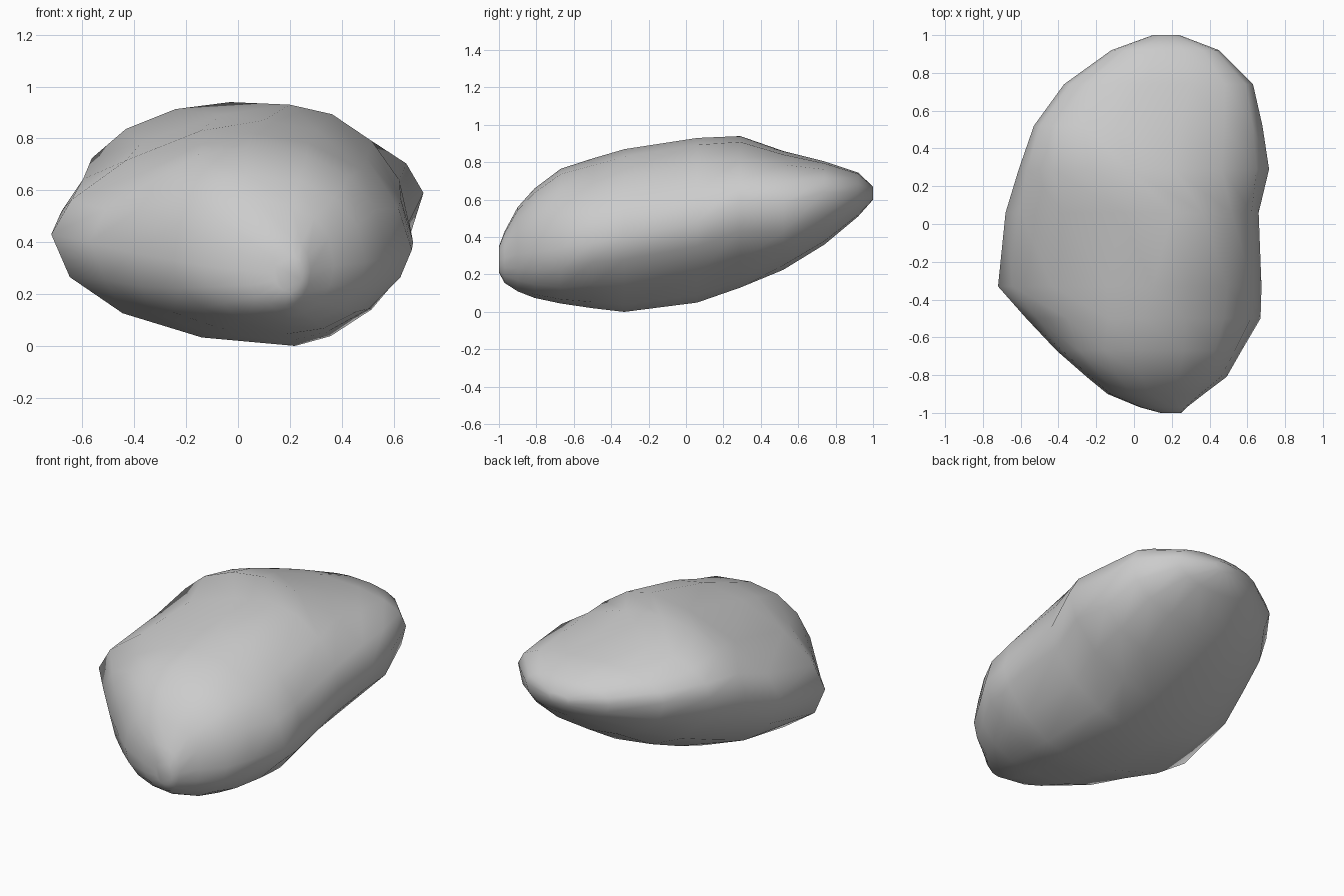
import bpy, bmesh, math

# Fullness of each quarter: top right, top left, bottom left, bottom right
NOSE = (2.3, 2.2, 2.2, 2.0)
BODY = (1.85, 1.6, 2.0, 1.6)
RIDGE = (1.7, 1.9, 2.0, 1.8)
TAIL = (2.3, 2.0, 2.0, 2.3)

# Cross-sections from front to back: fullness, then
# y, left x, left z, right x, right z, top x, top z, bottom x, bottom z
SECTIONS = [
    (NOSE, -1.00, 0.14, 0.28, 0.25, 0.28, 0.19, 0.35, 0.20, 0.21),
    (NOSE, -0.97, 0.03, 0.29, 0.28, 0.29, 0.14, 0.43, 0.18, 0.155),
    (NOSE, -0.90, -0.14, 0.31, 0.37, 0.31, 0.08, 0.56, 0.18, 0.11),
    (NOSE, -0.81, -0.25, 0.33, 0.49, 0.32, 0.04, 0.66, 0.18, 0.075),
    (NOSE, -0.67, -0.41, 0.36, 0.57, 0.34, 0.03, 0.765, 0.18, 0.045),
    (BODY, -0.50, -0.57, 0.40, 0.67, 0.37, 0.05, 0.82, 0.20, 0.02),
    (BODY, -0.33, -0.72, 0.43, 0.675, 0.40, 0.10, 0.87, 0.22, 0.0),
    (BODY, 0.06, -0.68, 0.52, 0.66, 0.48, 0.20, 0.93, 0.15, 0.05),
    (RIDGE, 0.29, -0.61, 0.60, 0.715, 0.59, -0.03, 0.94, 0.12, 0.13),
    (TAIL, 0.52, -0.53, 0.65, 0.68, 0.58, -0.10, 0.86, 0.12, 0.225),
    (TAIL, 0.74, -0.37, 0.66, 0.63, 0.64, 0.05, 0.805, 0.15, 0.36),
    (TAIL, 0.92, -0.12, 0.65, 0.45, 0.64, 0.12, 0.745, 0.17, 0.51),
    (TAIL, 1.00, 0.10, 0.64, 0.24, 0.64, 0.16, 0.67, 0.17, 0.60),
]
SIDES = 16


def ring_point(s, i):
    full, y, xl, zl, xr, zr, xt, zt, xb, zb = s
    a = 2 * math.pi * i / SIDES
    c, d = math.cos(a), math.sin(a)
    side_x, side_z = (xr, zr) if c >= 0 else (xl, zl)
    cap_x, cap_z = (xt, zt) if d >= 0 else (xb, zb)
    k = 2 / full[i * 4 // SIDES]
    # clean exact zeros so the quarter ends meet
    u = abs(c) ** k if abs(c) > 1e-6 else 0
    v = abs(d) ** k if abs(d) > 1e-6 else 0
    return (cap_x * (1 - u) + side_x * u, y, side_z * (1 - v) + cap_z * v)


# Boulder: skin the sections and close both ends
bm = bmesh.new()
rings = [[bm.verts.new(ring_point(s, i)) for i in range(SIDES)] for s in SECTIONS]
for r0, r1 in zip(rings, rings[1:]):
    for i in range(SIDES):
        j = (i + 1) % SIDES
        bm.faces.new((r0[i], r0[j], r1[j], r1[i]))
bm.faces.new(rings[0])
bm.faces.new(rings[-1])
bmesh.ops.recalc_face_normals(bm, faces=bm.faces)
for f in bm.faces:
    f.smooth = True

mesh = bpy.data.meshes.new("boulder")
bm.to_mesh(mesh)
bm.free()
boulder = bpy.data.objects.new("boulder", mesh)
bpy.context.collection.objects.link(boulder)
